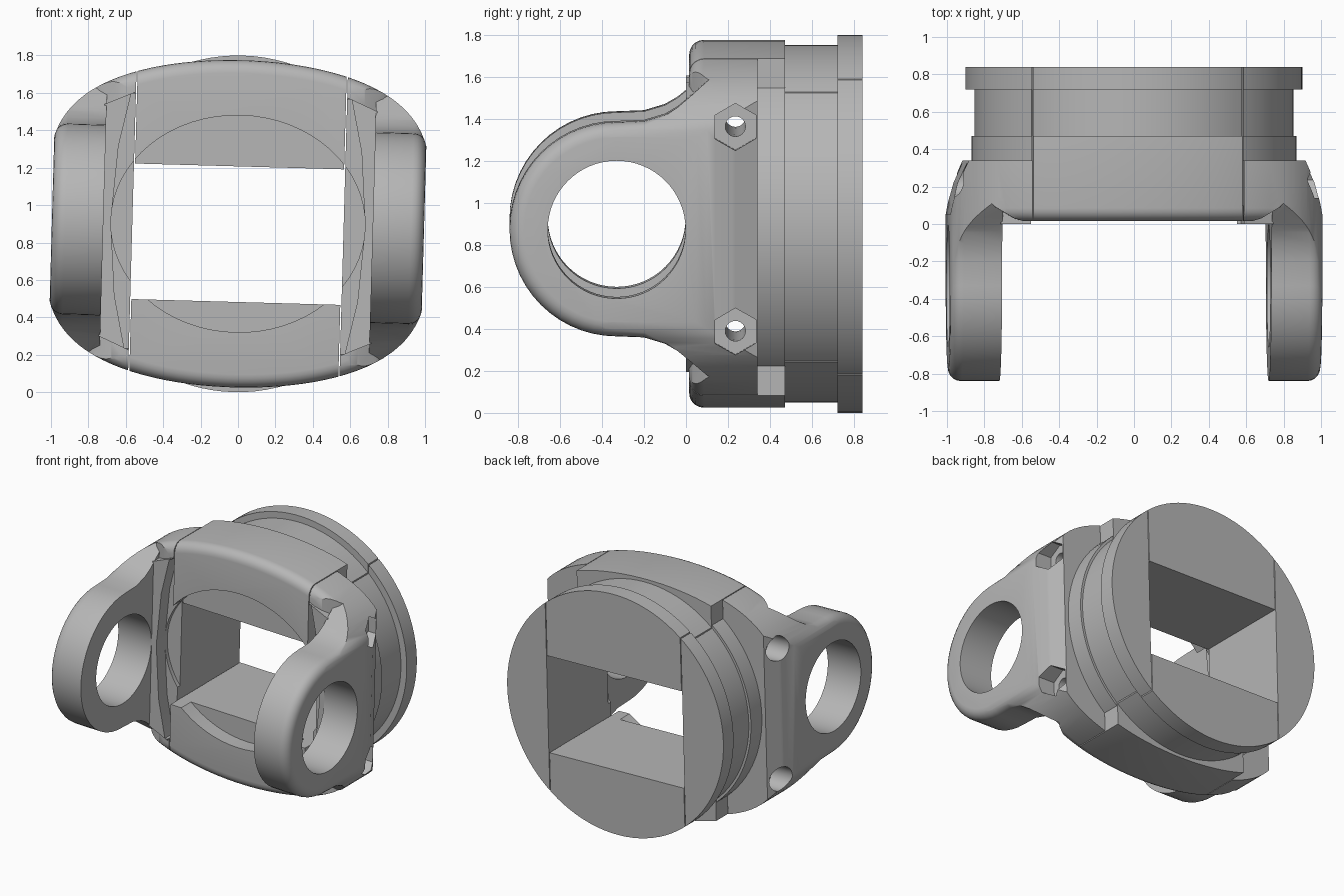
import bpy, bmesh, math
from mathutils import Vector, Matrix

if "Cube" in bpy.data.objects:
    bpy.data.objects.remove(bpy.data.objects["Cube"])

steel = bpy.data.materials.new("plain grey steel")
steel.use_nodes = True
GREY = (0.47, 0.47, 0.47, 1)
steel.diffuse_color = GREY
steel.node_tree.nodes["Principled BSDF"].inputs["Base Color"].default_value = GREY

CENTRE_Z = 0.9
TILT = math.radians(1.6)


def prism(name, pts, axis, a, b, bevel=0.0, bevel_at=None):
    """Extrude a 2D outline along an axis; optionally round the rim of one cap."""
    def place(p, d):
        return {"x": (d, p[0], p[1]), "y": (p[0], d, p[1]), "z": (p[0], p[1], d)}[axis]
    bm = bmesh.new()
    low = [bm.verts.new(place(p, a)) for p in pts]
    high = [bm.verts.new(place(p, b)) for p in pts]
    bm.faces.new(low)
    bm.faces.new(high)
    for i in range(len(pts)):
        j = (i + 1) % len(pts)
        bm.faces.new((low[i], low[j], high[j], high[i]))
    bmesh.ops.recalc_face_normals(bm, faces=bm.faces)
    if bevel:
        k = "xyz".index(axis)
        rim = [e for e in bm.edges if all(abs(v.co[k] - bevel_at) < 1e-5 for v in e.verts)]
        bmesh.ops.bevel(bm, geom=rim, offset=bevel, segments=5, profile=0.5, affect='EDGES')
    mesh = bpy.data.meshes.new(name)
    bm.to_mesh(mesh)
    bm.free()
    ob = bpy.data.objects.new(name, mesh)
    bpy.context.collection.objects.link(ob)
    return ob


def combine(ob, other, op):
    """Apply a boolean and drop the helper."""
    mod = ob.modifiers.new(op, 'BOOLEAN')
    mod.operation, mod.object, mod.solver = op, other, 'EXACT'
    bpy.context.view_layer.objects.active = ob
    bpy.ops.object.modifier_apply(modifier=mod.name)
    bpy.data.objects.remove(other)


def ellipse(cx, cy, rx, ry, n, start=0.0):
    angles = [start + 2 * math.pi * i / n for i in range(n)]
    return [(cx + rx * math.cos(t), cy + ry * math.sin(t)) for t in angles]


def mirrored(pts, side):
    return [(side * x, y) for x, y in pts]


# Full, barrel-like outline of the yoke seen from the front
outline = []
for i in range(96):
    t = 2 * math.pi * (i + 0.5) / 96
    outline.append((1.03 * math.cos(t), math.copysign(0.875 * abs(math.sin(t)) ** 0.5, math.sin(t))))

# Outer curve of the arm seen from above
shoulder = [(0.985, 0.1), (0.955, 0.22), (0.9, 0.34)]

# Central body with rounded front rim, its shoulders swept back to the arms
yoke = prism("yoke", outline, "y", 0.015, 0.5, 0.07, 0.015)
half_plan = [(0.56, 0), (0.66, 0.03), (0.76, 0.09), (0.84, 0.17), (0.89, 0.26),
             (0.9, 0.34), (0.56, 0.34), (0.56, 0.47)]
plan = half_plan + mirrored(half_plan[::-1], -1)
combine(yoke, prism("plan", plan, "z", -1, 1), 'INTERSECT')

# Ear outline: round eye flaring into the body
flare = [(-0.2, 0.515), (-0.1, 0.545), (-0.04, 0.58), (0.02, 0.63), (0.1, 0.7),
         (0.2, 0.765), (0.36, 0.82)]
eye = [(-0.33 + 0.51 * math.cos(t), 0.51 * math.sin(t))
       for t in [math.pi * (0.5 + i / 28) for i in range(29)]]
ear_outline = eye + [(y, -z) for y, z in flare] + flare[::-1]

# Flat web between body and ear, and the hollow strip beside the split
web_outline = [(0.57, -0.69), (0.73, -0.62), (0.73, 0.62), (0.57, 0.69)]
strip = [(0.56, -0.68), (0.59, -0.68), (0.65, -0.4), (0.68, 0),
         (0.65, 0.4), (0.59, 0.68), (0.56, 0.68)]

for side in (1, -1):
    ear = prism("ear", ear_outline, "x", side * 0.72, side * 0.995, 0.07, side * 0.995)
    combine(ear, prism("front_limit", outline, "y", -1, 0.5), 'INTERSECT')
    top = [(0.6, -0.95), (1.01, -0.95), (1.005, 0)] + shoulder + [(0.6, 0.34)]
    combine(ear, prism("top_limit", mirrored(top, side), "z", -1, 1), 'INTERSECT')
    combine(yoke, ear, 'UNION')
    combine(yoke, prism("web", mirrored(web_outline, side), "y", 0, 0.2), 'UNION')
    combine(yoke, prism("strip", mirrored(strip, side), "y", -0.1, 0.1), 'DIFFERENCE')

# Shallow dished recess in the front
combine(yoke, prism("recess", ellipse(0, 0, 0.68, 0.58, 64), "y", -0.1, 0.13), 'DIFFERENCE')

# Bearing bores through both ears
combine(yoke, prism("bore", ellipse(-0.33, 0, 0.328, 0.328, 64), "x", -1.2, 1.2), 'DIFFERENCE')

# Bolt holes with hexagonal pockets on one side and round seats on the other
for z in (0.487, -0.487):
    for pts, a, b in ((ellipse(0.235, z, 0.048, 0.048, 24), -1.2, 1.2),
                      (ellipse(0.235, z, 0.112, 0.112, 6, math.pi / 2), 0.84, 1.2),
                      (ellipse(0.235, z, 0.09, 0.09, 32), -1.2, -0.8)):
        combine(yoke, prism("bolt_cutter", pts, "x", a, b), 'DIFFERENCE')

# Stepped round hub: collar, neck and rear flange
hub = prism("hub", ellipse(0, 0, 0.87, 0.87, 96), "y", 0.335, 0.47)
combine(hub, prism("neck", ellipse(0, 0, 0.852, 0.852, 96), "y", 0.42, 0.78), 'UNION')
combine(hub, prism("flange", ellipse(0, 0, 0.9, 0.9, 96), "y", 0.72, 0.84), 'UNION')

# Rectangular passage, slightly below the axis
passage = [(-0.56, -0.418), (0.56, -0.418), (0.56, 0.307), (-0.56, 0.307)]

for ob in (yoke, hub):
    # Passage and the two narrow split seams
    combine(ob, prism("passage", passage, "y", -0.2, 1), 'DIFFERENCE')
    for x in (0.562, -0.562):
        seam = [(x - 0.003, -1), (x + 0.003, -1), (x + 0.003, 1), (x - 0.003, 1)]
        combine(ob, prism("seam", seam, "y", -0.2, 1), 'DIFFERENCE')
    ob.data.transform(Matrix.Translation(Vector((0, 0, CENTRE_Z))) @ Matrix.Rotation(TILT, 4, 'Y'))
    ob.data.materials.clear()
    ob.data.materials.append(steel)
    bpy.ops.object.select_all(action='DESELECT')
    ob.select_set(True)
    bpy.context.view_layer.objects.active = ob
    bpy.ops.object.shade_smooth_by_angle(angle=math.radians(35))
